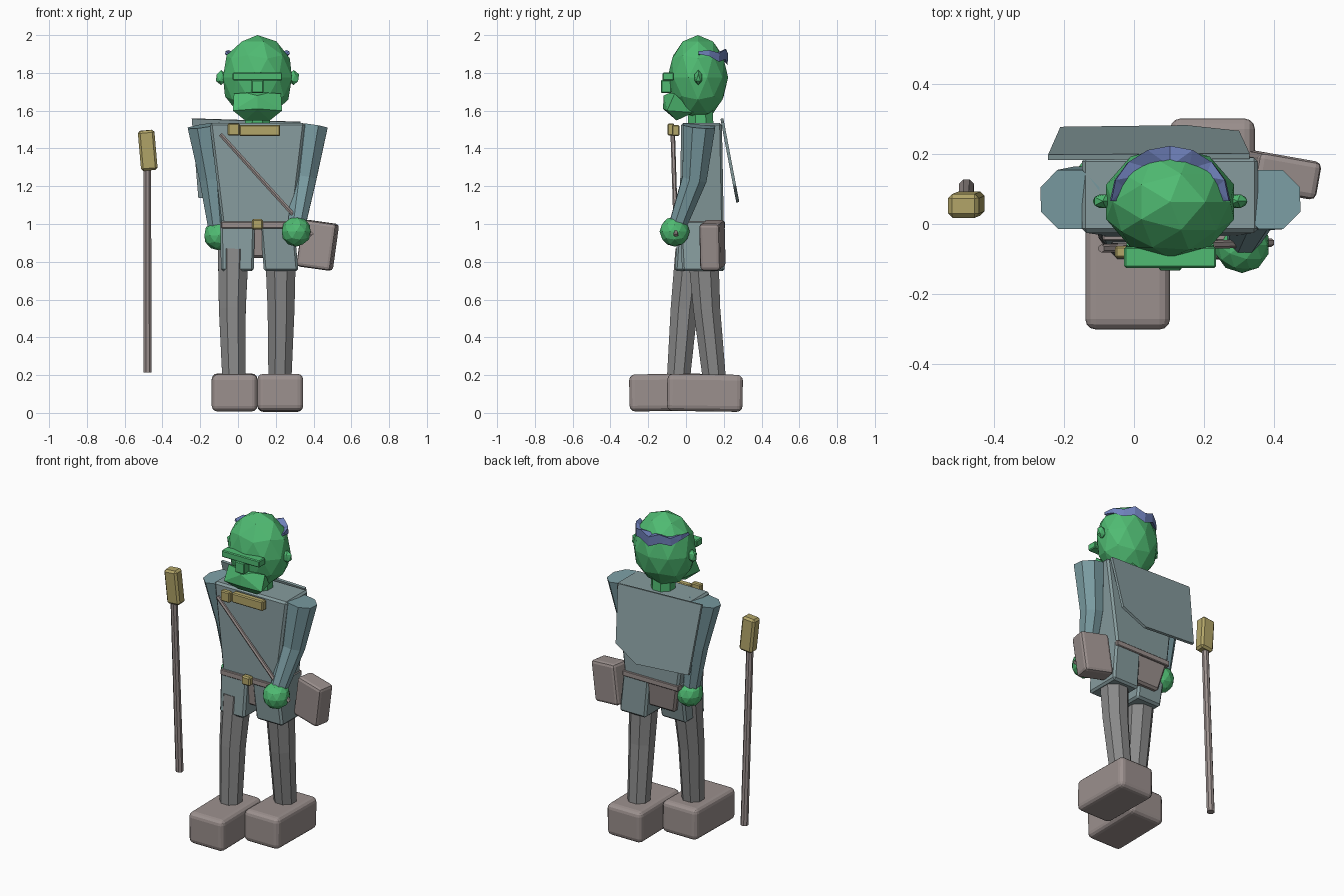
import bpy, bmesh
from math import sin, cos, pi, radians
from mathutils import Vector, Matrix

if "Cube" in bpy.data.objects:
    bpy.data.objects.remove(bpy.data.objects["Cube"])


def material(name, rgb):
    m = bpy.data.materials.new(name)
    m.diffuse_color = (*rgb, 1)
    m.use_nodes = True
    m.node_tree.nodes["Principled BSDF"].inputs["Base Color"].default_value = m.diffuse_color
    return m


GREEN = material("skin", (0.08, 0.5, 0.17))
COAT = material("coat", (0.24, 0.33, 0.34))
SLEEVE = material("sleeve", (0.2, 0.34, 0.37))
LEATHER = material("leather", (0.33, 0.28, 0.27))
TROUSER = material("trouser", (0.25, 0.25, 0.25))
GOLD = material("brass", (0.45, 0.38, 0.14))
BLUE = material("headband", (0.16, 0.22, 0.5))


def finish(name, bm, mat, bevel=0, segments=2):
    bmesh.ops.recalc_face_normals(bm, faces=bm.faces)
    me = bpy.data.meshes.new(name)
    bm.to_mesh(me)
    bm.free()
    me.materials.append(mat)
    ob = bpy.data.objects.new(name, me)
    bpy.context.collection.objects.link(ob)
    if bevel:
        mod = ob.modifiers.new("bevel", 'BEVEL')
        mod.width, mod.segments = bevel, segments
    return ob


def box(name, center, size, mat, bevel=0.01, segments=1, rot=(0, 0, 0)):
    bm = bmesh.new()
    bmesh.ops.create_cube(bm, size=1)
    bmesh.ops.scale(bm, vec=size, verts=bm.verts)
    ob = finish(name, bm, mat, bevel, segments)
    ob.location = center
    ob.rotation_euler = [radians(a) for a in rot]
    return ob


def taper(name, bottom, top, mat, bevel=0.012):
    """Solid between two rectangles given as (x0, x1, y0, y1, z)."""
    bm = bmesh.new()
    rings = [[bm.verts.new(p) for p in ((a, c, z), (b, c, z), (b, d, z), (a, d, z))]
             for a, b, c, d, z in (bottom, top)]
    for i in range(4):
        j = (i + 1) % 4
        bm.faces.new((rings[0][i], rings[0][j], rings[1][j], rings[1][i]))
    bm.faces.new(rings[0])
    bm.faces.new(rings[1])
    return finish(name, bm, mat, bevel, 1)


def tube(name, path, mat, sides=8):
    """Faceted limb through (x, y, z, radius) points."""
    bm = bmesh.new()
    pts = [Vector(p[:3]) for p in path]
    rings = []
    for i, p in enumerate(pts):
        d = (pts[min(i + 1, len(pts) - 1)] - pts[max(i - 1, 0)]).normalized()
        u = d.cross(Vector((0, 1, 0))).normalized()
        v = d.cross(u)
        r = path[i][3]
        rings.append([bm.verts.new(p + r * (cos(a) * u + sin(a) * v))
                      for a in (2 * pi * (k + 0.5) / sides for k in range(sides))])
    for lo, hi in zip(rings, rings[1:]):
        for k in range(sides):
            n = (k + 1) % sides
            bm.faces.new((lo[k], lo[n], hi[n], hi[k]))
    bm.faces.new(rings[0])
    bm.faces.new(rings[-1])
    return finish(name, bm, mat)


def ball(name, center, radii, mat, level=2):
    bm = bmesh.new()
    bmesh.ops.create_icosphere(bm, subdivisions=level, radius=1)
    bmesh.ops.transform(bm, verts=bm.verts,
                        matrix=Matrix.Translation(center) @ Matrix.Diagonal((*radii, 1)))
    return finish(name, bm, mat)


CX = 0.103  # middle of the body

# feet and legs, mid stride
box("right_foot", (-0.018, -0.1, 0.108), (0.242, 0.4, 0.196), LEATHER, 0.03, 3, (0.8, 0, 0))
box("left_foot", (0.224, 0.1, 0.106), (0.242, 0.4, 0.196), LEATHER, 0.03, 3, (-0.8, 0, 0))
tube("right_leg", [(-0.022, -0.04, 0.18, 0.066), (-0.03, -0.01, 0.55, 0.077),
                   (-0.025, 0.025, 0.86, 0.088)], TROUSER)
tube("left_leg", [(0.222, 0.15, 0.18, 0.066), (0.228, 0.11, 0.55, 0.077),
                  (0.225, 0.09, 0.86, 0.088)], TROUSER)

# coat: hips, skirt panels, torso
taper("hips", (-0.04, 0.25, -0.01, 0.17, 0.82), (-0.08, 0.28, -0.03, 0.2, 1.0), LEATHER)
taper("right_skirt", (-0.09, 0.083, -0.06, 0.13, 0.75), (-0.095, 0.09, -0.04, 0.18, 1.02), COAT)
taper("left_skirt", (0.137, 0.32, -0.02, 0.205, 0.75), (0.115, 0.295, -0.035, 0.2, 1.02), COAT)
taper("torso", (-0.085, 0.29, -0.035, 0.2, 1.0), (-0.15, 0.355, -0.025, 0.19, 1.535), COAT)

# belt, buckle, collar clasp
box("belt", (CX, 0.08, 0.995), (0.385, 0.255, 0.035), LEATHER, 0.004)
box("buckle", (CX, -0.055, 0.998), (0.06, 0.04, 0.055), GOLD, 0.008)
box("clasp_bar", (0.115, -0.055, 1.495), (0.215, 0.04, 0.06), GOLD, 0.006)
box("clasp_end", (-0.023, -0.08, 1.5), (0.063, 0.035, 0.065), GOLD, 0.006)

# arms and hands
tube("right_arm", [(-0.182, 0.07, 1.52, 0.092), (-0.14, 0.1, 1.24, 0.07),
                   (-0.11, 0.11, 0.97, 0.05)], SLEEVE)
tube("left_arm", [(0.39, 0.07, 1.52, 0.092), (0.35, 0.045, 1.24, 0.07),
                  (0.31, -0.045, 0.99, 0.05)], SLEEVE)
ball("right_hand", (-0.102, 0.11, 0.94), (0.08,) * 3, GREEN)
ball("left_hand", (0.308, -0.06, 0.96), (0.08,) * 3, GREEN)
tube("held_rod", [(-0.093, -0.07, 1.475, 0.012), (0.392, -0.053, 0.94, 0.012)], LEATHER, 6)

# bag on the left hip
box("bag", (0.422, 0.14, 0.888), (0.185, 0.11, 0.25), LEATHER, 0.018, 2, (0, 8, -10))

# cape: one slanted sheet with a clipped corner
outline = [(-0.245, 1.558), (0.33, 1.54), (0.3, 1.2), (0.15, 1.115), (-0.21, 1.14)]
bm = bmesh.new()
bm.faces.new([bm.verts.new((x, 0.19 + (1.558 - z) * 0.19, z)) for x, z in outline])
cape = finish("cape", bm, COAT)
solid = cape.modifiers.new("thickness", 'SOLIDIFY')
solid.thickness, solid.offset = 0.016, 0

# neck, head and ears
tube("neck", [(CX, 0.08, 1.48, 0.072), (CX, 0.075, 1.62, 0.072)], GREEN)
ball("head", (CX, 0.063, 1.776), (0.192, 0.16, 0.224), GREEN)
for side, s in (("left", 1), ("right", -1)):
    ball(side + "_ear", (CX + s * 0.192, 0.065, 1.775), (0.032, 0.023, 0.04), GREEN, 1)

# face: brow, nose, faceted muzzle
box("brow", (CX, -0.095, 1.78), (0.262, 0.06, 0.042), GREEN, 0.005)
box("nose", (CX, -0.105, 1.728), (0.064, 0.055, 0.07), GREEN, 0.005)
bm = bmesh.new()
half = [(0.125, -0.06, 1.69), (0.06, -0.085, 1.695), (0.13, -0.1, 1.6),
        (0.065, -0.05, 1.548), (0.09, 0.04, 1.59)]
for x, y, z in half:
    for s in (1, -1):
        bm.verts.new((CX + s * x, y, z))
bm.verts.new((CX, -0.122, 1.61))
bm.verts.new((CX, -0.118, 1.68))
bmesh.ops.convex_hull(bm, input=bm.verts)
finish("muzzle", bm, GREEN)

# zigzag headband round the back of the head
bm = bmesh.new()
rows = []
N = 8
for i in range(N + 1):
    a = pi * i / N
    back = sin(a)
    zig = 0.014 if i % 2 else -0.014
    ring = [(0.14, 0.1, 1.89 + 0.015 * back),
            (0.168, 0.158, 1.915 + zig * back),
            (0.172, 0.155, 1.9 - 0.045 * back + zig * back)]
    rows.append([bm.verts.new((CX + rx * cos(a), 0.065 + ry * back, z)) for rx, ry, z in ring])
for p, q in zip(rows, rows[1:]):
    for k in range(3):
        n = (k + 1) % 3
        bm.faces.new((p[k], p[n], q[n], q[k]))
bm.faces.new(rows[0])
bm.faces.new(rows[-1])
bmesh.ops.triangulate(bm, faces=bm.faces)
finish("headband", bm, BLUE)

# staff standing beside the body
tube("staff_pole", [(-0.478, 0.106, 0.215, 0.023), (-0.48, 0.055, 1.3, 0.021)], LEATHER)
box("staff_head", (-0.478, 0.055, 1.39), (0.088, 0.068, 0.212), GOLD, 0.012, 1, (2, -5, 0))
